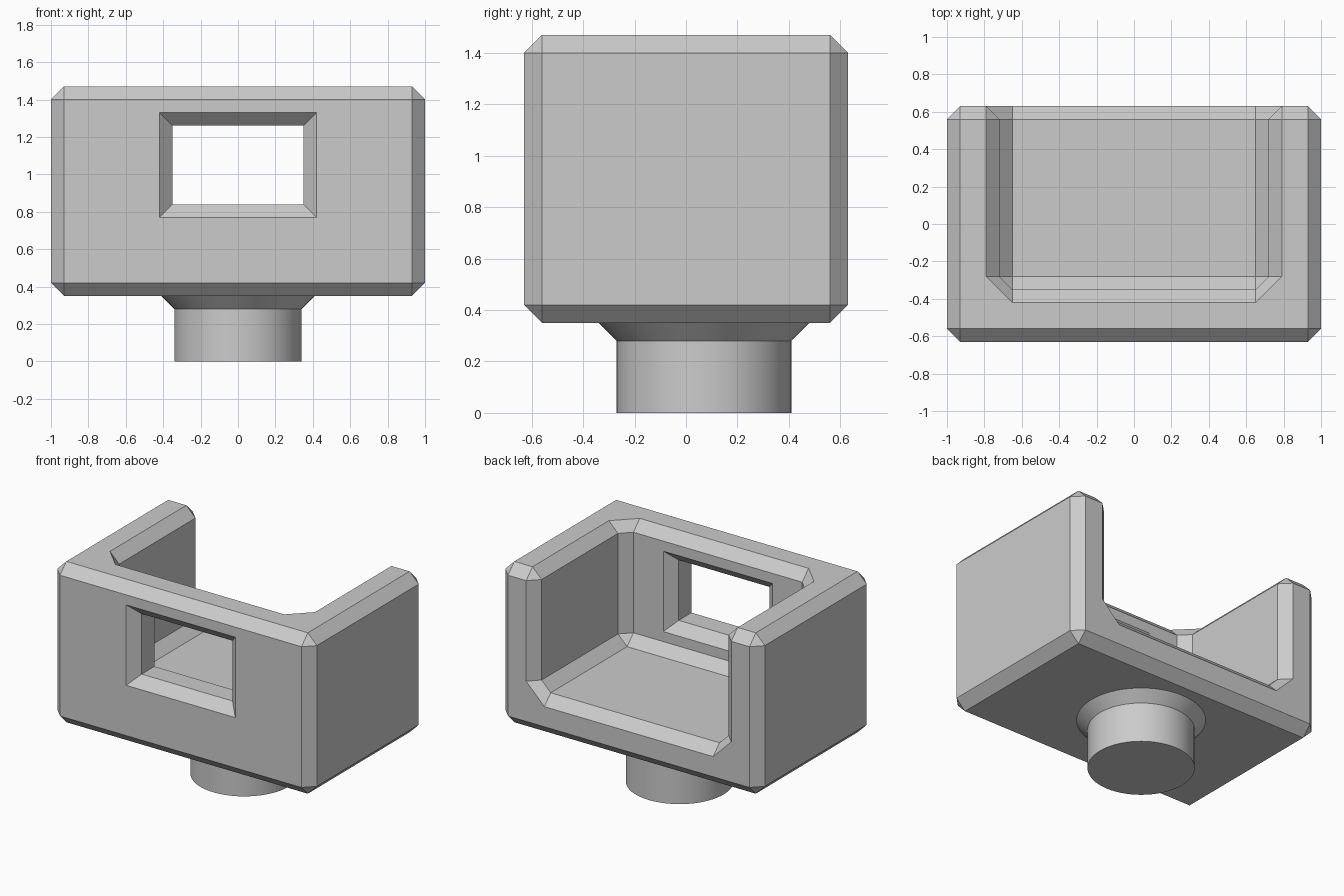
import bpy
import bmesh
import math
from mathutils import Vector

cube = bpy.data.objects.get("Cube")
if cube:
    bpy.data.objects.remove(cube, do_unlink=True)

C = 0.07            # chamfer width used everywhere
BACK, TOP = 0.63, 1.47

grey = bpy.data.materials.new("plain_grey")
grey.use_nodes = True
grey.diffuse_color = (0.6, 0.6, 0.6, 1)
grey.node_tree.nodes["Principled BSDF"].inputs["Base Color"].default_value = (0.6, 0.6, 0.6, 1)


def add_object(name, bm):
    bmesh.ops.recalc_face_normals(bm, faces=bm.faces)
    mesh = bpy.data.meshes.new(name)
    bm.to_mesh(mesh)
    bm.free()
    mesh.materials.append(grey)
    obj = bpy.data.objects.new(name, mesh)
    bpy.context.collection.objects.link(obj)
    return obj


def box(name, low, high, chamfer=0):
    """Box between two corners, with all edges chamfered."""
    low, high = Vector(low), Vector(high)
    bm = bmesh.new()
    bmesh.ops.create_cube(bm, size=1)
    bmesh.ops.scale(bm, vec=high - low, verts=bm.verts)
    bmesh.ops.translate(bm, vec=(low + high) / 2, verts=bm.verts)
    if chamfer:
        bmesh.ops.bevel(bm, geom=bm.edges[:], offset=chamfer, segments=1,
                        profile=0.5, affect='EDGES', clamp_overlap=True)
    return add_object(name, bm)


def hull(name, points):
    bm = bmesh.new()
    for p in points:
        bm.verts.new(p)
    bmesh.ops.convex_hull(bm, input=bm.verts)
    return add_object(name, bm)


def flare(name, ring):
    """Tapered cutter that chamfers the rim of an opening."""
    return hull(name, [p for t in (-0.5, 1.5) for p in ring(t * C)])


def top_rim(d):
    return [(s * x, y, TOP - C + d) for s in (-1, 1)
            for x, y in ((0.72 + d, 1), (0.72 + d, -0.28), (0.65, -0.35 - d))]


def back_rim(d):
    return [(s * x, BACK - C + d, z) for s in (-1, 1)
            for x, z in ((0.72 + d, 2), (0.72 + d, 0.70), (0.65, 0.63 - d))]


def window_rim(y, direction):
    def ring(d):
        return [(sx * (0.35 + d), y + direction * d, 1.05 + sz * (0.21 + d))
                for sx in (-1, 1) for sz in (-1, 1)]
    return ring


# Housing block, open at the top and back
housing = box("housing", (-1, -BACK, 0.35), (1, BACK, TOP), C)
cutters = [
    box("cavity_cutter", (-0.72, -0.35, 0.63), (0.72, 1.2, 2.2), C),
    flare("top_rim_cutter", top_rim),
    flare("back_rim_cutter", back_rim),
    box("window_cutter", (-0.35, -1, 0.84), (0.35, -0.1, 1.26)),
    flare("window_front_cutter", window_rim(-BACK + C, -1)),
    flare("window_inner_cutter", window_rim(-0.35 - C, 1)),
]
# Triangular facets on the inner top corners of the side walls
a, b = 0.24, -0.05
for s in (-1, 1):
    offsets = ((a, b, b), (b, a, b), (b, b, a), (b, b, b))
    cutters.append(hull("corner_cutter", [
        (s * (0.72 + u), BACK - v, TOP - w) for u, v, w in offsets]))

for cutter in cutters:
    cutter.hide_render = True
    mod = housing.modifiers.new(cutter.name, 'BOOLEAN')
    mod.operation = 'DIFFERENCE'
    mod.solver = 'EXACT'
    mod.object = cutter

# Bake the cuts and drop the cutters
bpy.context.view_layer.update()
graph = bpy.context.evaluated_depsgraph_get()
cut_mesh = bpy.data.meshes.new_from_object(housing.evaluated_get(graph))
housing.modifiers.clear()
housing.data = cut_mesh
for cutter in cutters:
    bpy.data.objects.remove(cutter, do_unlink=True)

# Round mounting post with a flared collar
bm = bmesh.new()
profile = [(0, 0), (0.34, 0), (0.34, 0.28), (0.41, 0.35), (0.41, 0.40), (0, 0.40)]
verts = [bm.verts.new((r, 0, z)) for r, z in profile]
edges = [bm.edges.new(pair) for pair in zip(verts, verts[1:])]
bmesh.ops.spin(bm, geom=verts + edges, cent=(0, 0, 0), axis=(0, 0, 1),
               angle=math.tau, steps=64, use_duplicate=False)
bmesh.ops.remove_doubles(bm, verts=bm.verts, dist=0.0001)
bmesh.ops.translate(bm, vec=(0, 0.07, 0), verts=bm.verts)
post = add_object("mounting_post", bm)

bpy.ops.object.select_all(action='DESELECT')
post.select_set(True)
bpy.context.view_layer.objects.active = post
bpy.ops.object.shade_smooth_by_angle(angle=math.radians(30))
